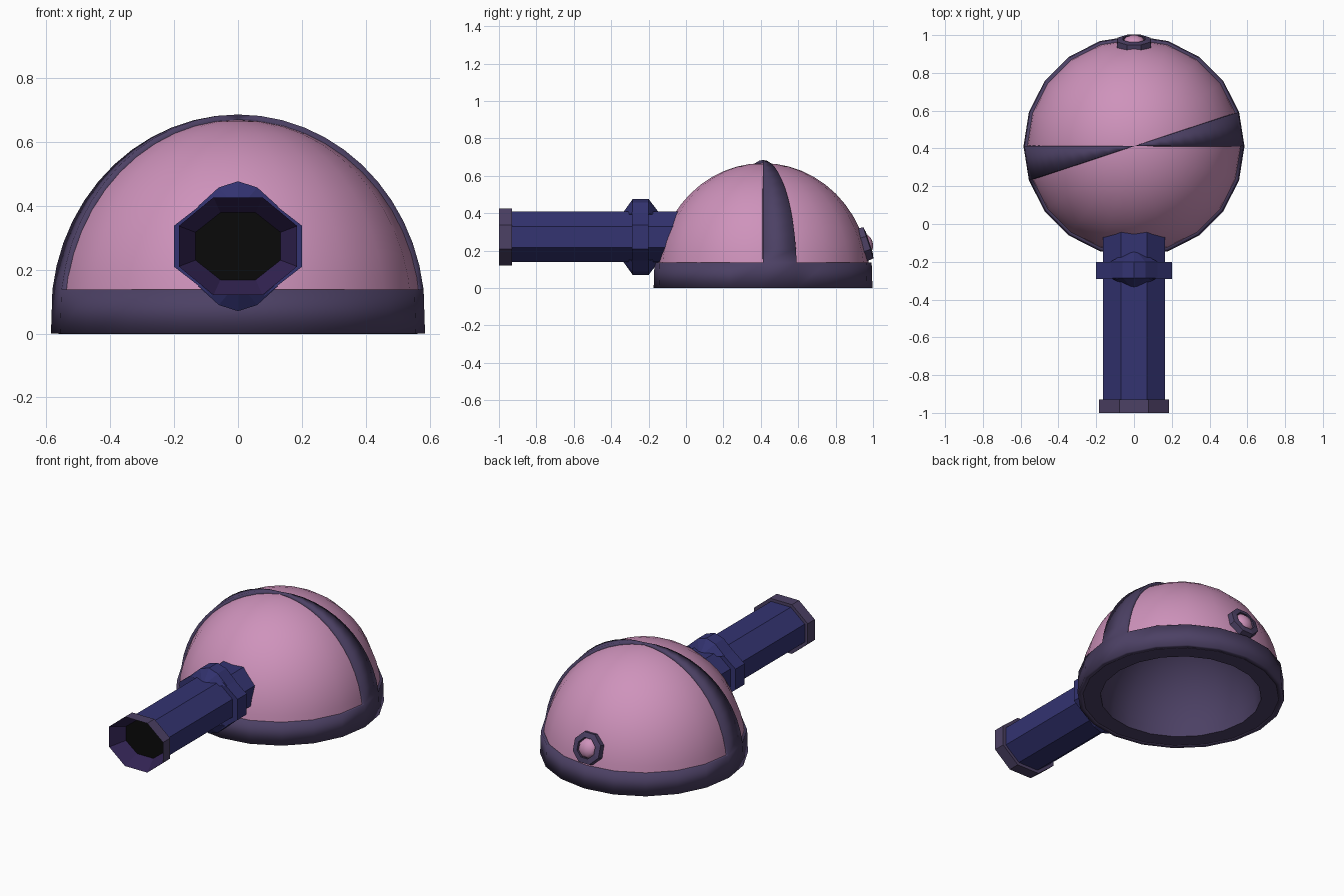
import bpy, bmesh, math
from mathutils import Matrix, Vector

if "Cube" in bpy.data.objects:
    bpy.data.objects.remove(bpy.data.objects["Cube"])


def material(name, rgb):
    m = bpy.data.materials.new(name)
    m.diffuse_color = (*rgb, 1)
    m.use_nodes = True
    m.node_tree.nodes["Principled BSDF"].inputs["Base Color"].default_value = m.diffuse_color
    return m


PINK = material("pink", (0.62, 0.29, 0.50))
SLATE = material("slate purple", (0.072, 0.052, 0.128))
BLUE = material("navy blue", (0.033, 0.033, 0.165))
BORE = material("deep violet", (0.032, 0.017, 0.085))
BLACK = material("black", (0.003, 0.003, 0.003))

CY, CZ = 0.412, 0.06      # dome centre
AXIS = 0.273              # barrel height
SEGS = 20


def finish(name, bm, mat, smooth=None, normals=True):
    bmesh.ops.remove_doubles(bm, verts=bm.verts, dist=1e-5)
    if normals:
        bmesh.ops.recalc_face_normals(bm, faces=bm.faces)
    me = bpy.data.meshes.new(name)
    bm.to_mesh(me)
    bm.free()
    me.materials.append(mat)
    ob = bpy.data.objects.new(name, me)
    bpy.context.collection.objects.link(ob)
    if smooth:
        bpy.context.view_layer.objects.active = ob
        ob.select_set(True)
        bpy.ops.object.shade_smooth_by_angle(angle=math.radians(smooth))
        ob.select_set(False)
    return ob


def loft(rings, keep=None, caps=(False, False)):
    """Skin closed rings of points; keep(i, j) chooses faces."""
    bm = bmesh.new()
    vs = [[bm.verts.new(p) for p in r] for r in rings]
    n = len(rings[0])
    for i in range(len(vs) - 1):
        for j in range(n):
            if keep is None or keep(i, j):
                k = (j + 1) % n
                bm.faces.new((vs[i][j], vs[i][k], vs[i + 1][k], vs[i + 1][j]))
    for on, r in zip(caps, (vs[0], vs[-1])):
        if on:
            bm.faces.new(r)
    loose = [v for v in bm.verts if not v.link_faces]
    bmesh.ops.delete(bm, geom=loose, context='VERTS')
    return bm


def circle_z(r, z):
    return [(r * math.cos(2 * math.pi * j / SEGS),
             CY + r * math.sin(2 * math.pi * j / SEGS), z) for j in range(SEGS)]


def oct_y(rx, rz, y):
    """Flat-topped octagon across the barrel."""
    k = 1 / math.cos(math.pi / 8)
    return [(rx * k * math.cos(math.pi / 8 + j * math.pi / 4), y,
             AXIS + rz * k * math.sin(math.pi / 8 + j * math.pi / 4)) for j in range(8)]


def dome_rings(a, c, z0, steps):
    t0 = math.asin((z0 - CZ) / c)
    ts = [t0 + (math.pi / 2 - t0) * i / steps for i in range(steps + 1)]
    return [circle_z(a * math.cos(t), CZ + c * math.sin(t)) for t in ts]


# Pink inner dome
finish("dome", loft(dome_rings(0.570, 0.608, 0.10, 12)), PINK, 40)

# Dark frame: base band plus two wedge stripes meeting at the top
rings = [circle_z(0.585, 0)] + dome_rings(0.585, 0.625, 0.137, 12)
frame = finish("dome_frame", loft(rings, lambda i, j: i == 0 or j in (0, 10)),
               SLATE, 40, normals=False)
sol = frame.modifiers.new("thickness", 'SOLIDIFY')
sol.thickness = 0.03
sol.offset = -1

# Underside rim and hollow
under = [circle_z(0.56, 0)]
for i in range(11):
    t = math.pi / 2 * i / 10
    under.append(circle_z(0.455 * math.cos(t), 0.50 * math.sin(t)))
bm = loft(under)
ob = finish("underside", bm, SLATE, 50, normals=False)
ob.data.flip_normals() if ob.data.polygons[0].normal.z > 0 else None

# Barrel tube
finish("barrel", loft([oct_y(0.165, 0.135, -0.94), oct_y(0.165, 0.135, -0.04)],
                      caps=(False, True)), BLUE)

# Muzzle collar, funnel and bore
finish("muzzle_collar", loft([oct_y(0.185, 0.153, -1), oct_y(0.185, 0.153, -0.93),
                              oct_y(0.15, 0.12, -0.93)]), SLATE)
funnel = finish("muzzle_funnel", loft([oct_y(0.185, 0.153, -1), oct_y(0.133, 0.105, -0.91)]),
                BORE, normals=False)
finish("bore", loft([oct_y(0.134, 0.106, -0.91), oct_y(0.134, 0.106, -0.905)],
                    caps=(True, True)), BLACK)

# Barrel joint: octagonal collar with a raised lug above and below
finish("joint_collar", loft([oct_y(0.2, 0.155, -0.29), oct_y(0.2, 0.155, -0.2)],
                            caps=(True, True)), BLUE)
for side, s in (("upper", 1), ("lower", -1)):
    bm = bmesh.new()
    pts = [(0, 0.112, -0.35), (0, 0.112, -0.13)]
    for y in (-0.285, -0.2):
        pts += [(0, 0.203, y)]
        for m in (1, -1):
            pts += [(m * 0.06, 0.184, y), (m * 0.125, 0.125, y)]
    for x, h, y in pts:
        bm.verts.new((x, y, AXIS + s * h))
    bmesh.ops.convex_hull(bm, input=bm.verts)
    finish(side + "_joint_lug", bm, BLUE)

# Rear button: octagonal ring with a small pink ball, tilted with the dome
tilt = Matrix.Translation((0, CY + 0.542, 0.235)) @ Matrix.Rotation(math.radians(-72), 4, 'X')


def button(profile):
    bm = loft([[(r * math.cos(math.pi / 8 + j * math.pi / 4),
                 r * math.sin(math.pi / 8 + j * math.pi / 4), z) for j in range(8)]
               for r, z in profile])
    bmesh.ops.transform(bm, matrix=tilt, verts=bm.verts)
    return bm


finish("button_ring", button([(0.1, -0.03), (0.095, 0.022), (0.062, 0.028), (0.06, -0.03)]), SLATE)
finish("button", button([(0.061 * math.cos(t), 0.005 + 0.04 * math.sin(t))
                         for t in (0, 0.4, 0.8, 1.2, math.pi / 2)]), PINK, 50)
